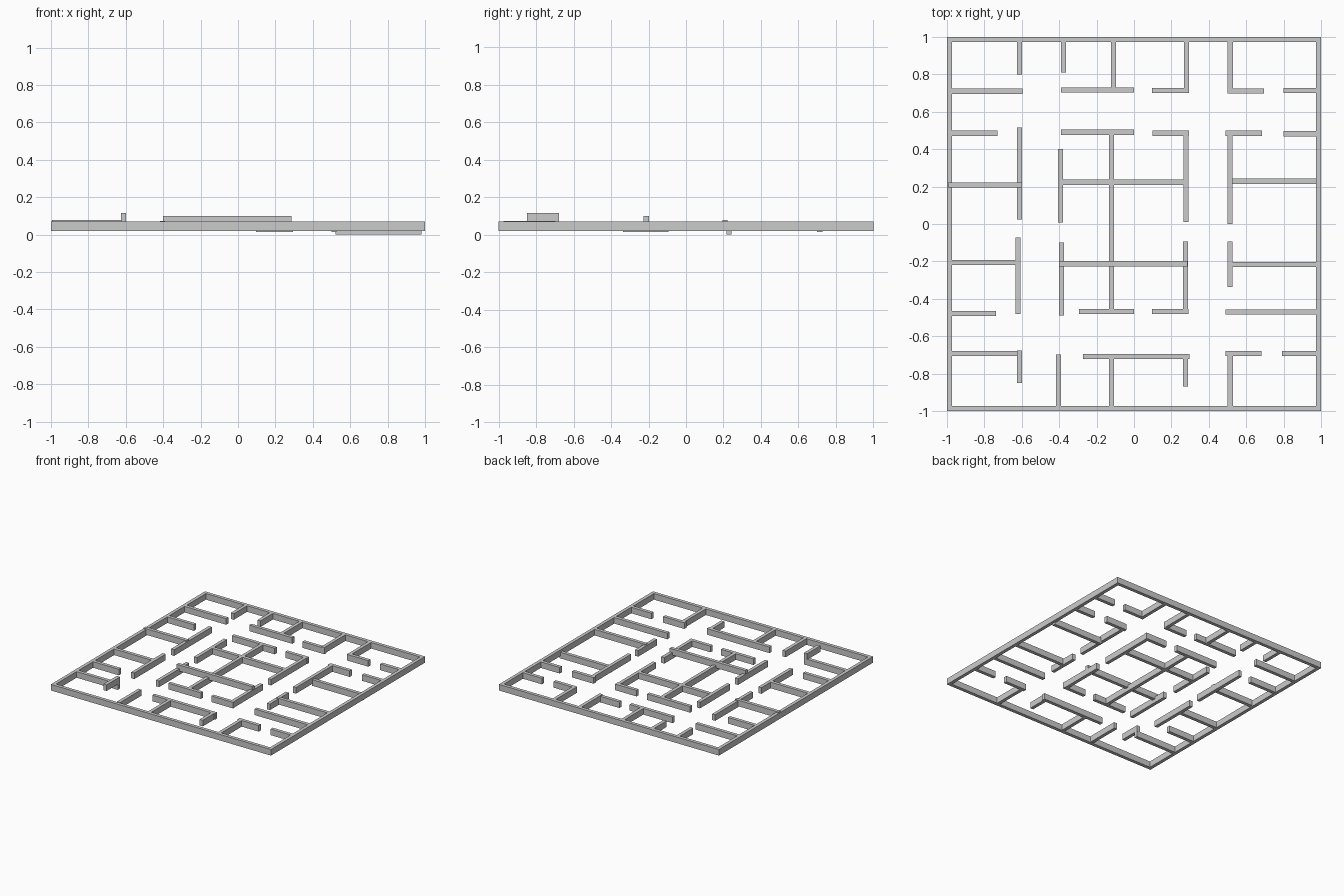
import bpy, bmesh
from mathutils import Matrix, Vector

T = 0.028            # wall thickness
Z0, Z1 = 0.02, 0.07  # bottom and top of a normal wall


def wall(name, x0, x1, y0, y1, lift=0.0):
    bm = bmesh.new()
    size = Vector((x1 - x0, abs(y1 - y0), Z1 - Z0))
    mid = Vector(((x0 + x1) / 2, (y0 + y1) / 2, (Z0 + Z1) / 2 + lift))
    bmesh.ops.create_cube(bm, size=1, matrix=Matrix.LocRotScale(mid, None, size))
    me = bpy.data.meshes.new(name)
    bm.to_mesh(me)
    bm.free()
    ob = bpy.data.objects.new(name, me)
    bpy.context.collection.objects.link(ob)
    return ob


def outer_frame():
    # Mitred square ring extruded upward
    bm = bmesh.new()
    i = 1 - T
    ring = [[bm.verts.new((sx * r, sy * r, Z0)) for sx, sy in
             ((-1, -1), (1, -1), (1, 1), (-1, 1))] for r in (1, i)]
    faces = [bm.faces.new((ring[0][k], ring[0][(k + 1) % 4],
                           ring[1][(k + 1) % 4], ring[1][k])) for k in range(4)]
    ext = bmesh.ops.extrude_face_region(bm, geom=faces, use_keep_orig=True)
    bmesh.ops.translate(bm, vec=(0, 0, Z1 - Z0),
                        verts=[g for g in ext["geom"] if isinstance(g, bmesh.types.BMVert)])
    bmesh.ops.recalc_face_normals(bm, faces=bm.faces)
    me = bpy.data.meshes.new("outer_wall")
    bm.to_mesh(me)
    bm.free()
    bpy.context.collection.objects.link(bpy.data.objects.new("outer_wall", me))


outer_frame()

W, E = -0.975, 0.98   # inner faces of the outer wall

# Cross walls: y, x start, x end, optional lift
cross_walls = [
    # back row
    (0.71, W, -0.595), (0.717, -0.39, 0.0), (0.714, 0.095, 0.295, -0.006),
    (0.711, 0.50, 0.695), (0.714, 0.80, 0.995),
    # second row
    (0.485, W, -0.73), (0.49, -0.39, 0.0), (0.485, 0.10, 0.295),
    (0.485, 0.49, 0.685), (0.482, 0.80, 0.995),
    # room dividers behind the middle
    (0.208, -0.995, -0.60, 0.009), (0.223, -0.39, 0.29), (0.229, 0.52, E, -0.018),
    # room dividers in front of the middle
    (-0.206, W, -0.615), (-0.212, -0.40, 0.287, 0.03), (-0.216, 0.51, E),
    # fifth row
    (-0.478, W, -0.738), (-0.468, -0.295, 0.0), (-0.468, 0.095, 0.292), (-0.471, 0.49, E),
    # front row
    (-0.692, W, -0.598), (-0.708, -0.273, 0.297), (-0.693, 0.49, 0.683), (-0.692, 0.79, E),
]
for n, (y, a, b, *lift) in enumerate(cross_walls):
    wall(f"cross_wall_{n + 1}", a, b, y - T / 2, y + T / 2, *lift)

# Long walls: x, y back, y front, optional lift
long_walls = [
    # left corridor, left side
    (-0.612, 0.975, 0.80), (-0.612, 0.515, 0.025), (-0.62, -0.072, -0.48),
    (-0.612, -0.677, -0.85, 0.046),
    # left corridor, right side
    (-0.377, 0.975, 0.81), (-0.393, 0.40, 0.008), (-0.388, -0.10, -0.49),
    (-0.404, -0.697, -0.975, 0.004),
    # centre spine
    (-0.11, 0.975, 0.72), (-0.12, 0.48, -0.46), (-0.12, -0.71, -0.975),
    # right corridor, left side
    (0.281, 0.975, 0.70), (0.278, 0.49, 0.012), (0.276, -0.093, -0.48),
    (0.275, -0.70, -0.87),
    # right corridor, right side
    (0.515, 0.975, 0.70), (0.513, 0.48, 0.0), (0.513, -0.093, -0.337, -0.006),
    (0.515, -0.70, -0.975),
]
for n, (x, a, b, *lift) in enumerate(long_walls):
    wall(f"long_wall_{n + 1}", x - T / 2, x + T / 2, b, a, *lift)
